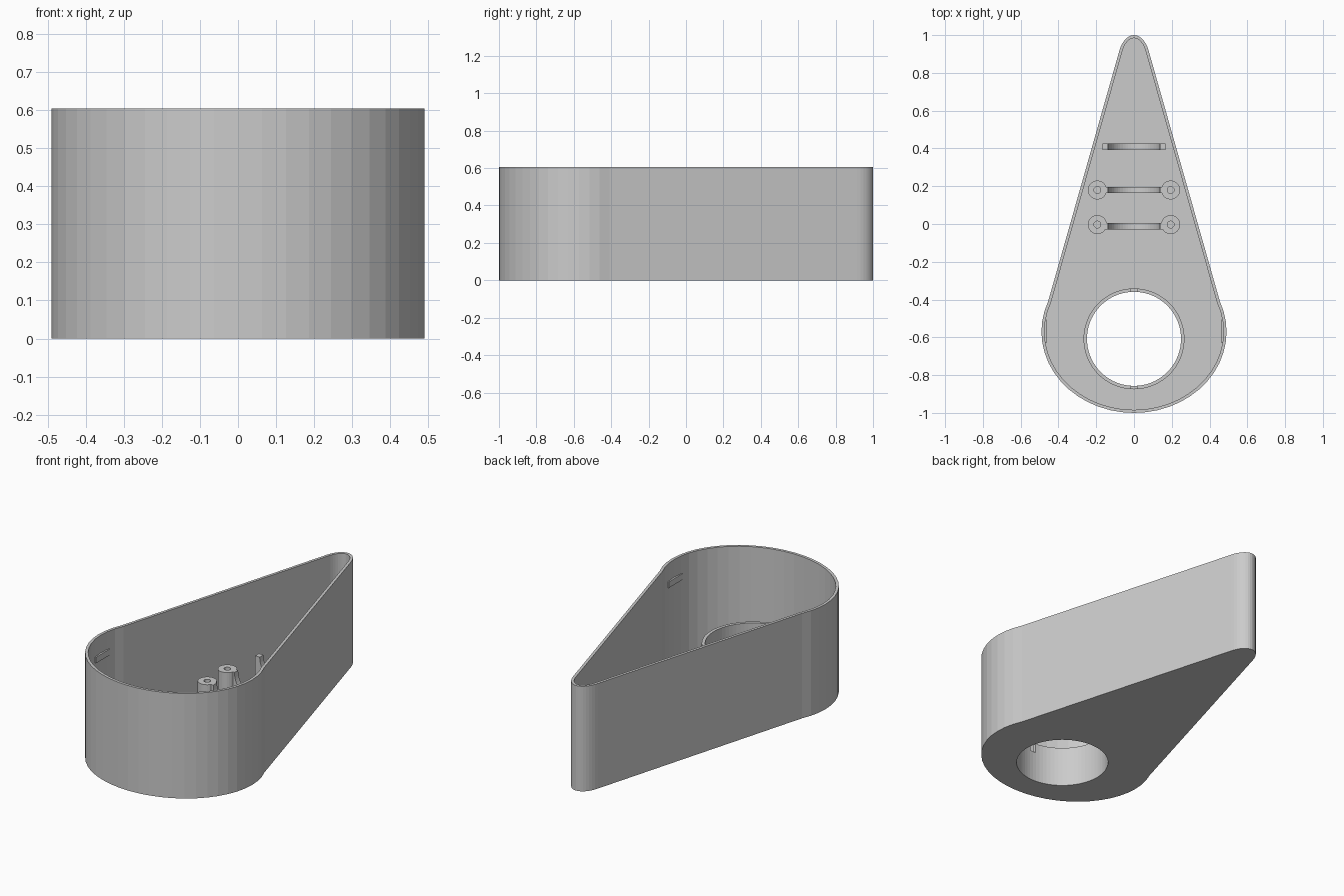
import bpy, bmesh
from math import sin, cos, pi, radians

cube = bpy.data.objects.get("Cube")
if cube:
    bpy.data.objects.remove(cube, do_unlink=True)

grey = bpy.data.materials.new("plain grey")
grey.use_nodes = True
COLOUR = (0.6, 0.6, 0.6, 1)
grey.diffuse_color = COLOUR
grey.node_tree.nodes["Principled BSDF"].inputs["Base Color"].default_value = COLOUR

HEIGHT, WALL, FLOOR = 0.605, 0.016, 0.02
HOLE_Y, HOLE_R, COLLAR_R, COLLAR_H = -0.608, 0.249, 0.267, 0.235
STAND_H = 0.2


def finish(name, bm):
    bmesh.ops.recalc_face_normals(bm, faces=bm.faces)
    mesh = bpy.data.meshes.new(name)
    bm.to_mesh(mesh)
    bm.free()
    mesh.materials.append(grey)
    obj = bpy.data.objects.new(name, mesh)
    bpy.context.collection.objects.link(obj)
    return obj


def arc(cx, cy, rx, ry, start, end, steps):
    angles = [radians(start + (end - start) * i / steps) for i in range(steps + 1)]
    return [(cx + rx * cos(a), cy + ry * sin(a)) for a in angles]


def circle(cx, cy, r, steps):
    return arc(cx, cy, r, r, 0, 360, steps)[:-1]


def teardrop(inset):
    tip = arc(0, 0.86, 0.085 - inset, 0.14 - inset, 23, 157, 16)
    bowl = arc(0, -0.57, 0.49 - inset, 0.43 - inset, 158, 382, 30)
    return tip + bowl


def loop(bm, points, z):
    verts = [bm.verts.new((x, y, z)) for x, y in points]
    return verts, [bm.edges.new((verts[i - 1], verts[i])) for i in range(len(verts))]


def skin(bm, loops):
    for (a, _), (b, _) in zip(loops, loops[1:]):
        for i in range(len(a)):
            bm.faces.new((a[i - 1], a[i], b[i], b[i - 1]))


def fill(bm, *loops):
    bmesh.ops.triangle_fill(bm, use_beauty=True, edges=[e for lp in loops for e in lp[1]])


def box(name, x0, x1, y0, y1, z0, z1):
    bm = bmesh.new()
    corners = [(x0, y0), (x1, y0), (x1, y1), (x0, y1)]
    ends = [loop(bm, corners, z) for z in (z0, z1)]
    skin(bm, ends)
    for verts, _ in ends:
        bm.faces.new(verts)
    return finish(name, bm)


# Open teardrop tray with a collared round opening through its floor
bm = bmesh.new()
outer, inner = teardrop(0), teardrop(WALL)
hole, collar = circle(0, HOLE_Y, HOLE_R, 72), circle(0, HOLE_Y, COLLAR_R, 72)
sides = [loop(bm, outer, 0), loop(bm, outer, HEIGHT),
         loop(bm, inner, HEIGHT), loop(bm, inner, FLOOR)]
ring = [loop(bm, hole, 0), loop(bm, hole, COLLAR_H),
        loop(bm, collar, COLLAR_H), loop(bm, collar, FLOOR)]
skin(bm, sides)
skin(bm, ring)
fill(bm, sides[0], ring[0])
fill(bm, sides[-1], ring[-1])
tray = finish("tray", bm)

# Notches at the front and back of the collar
for side in (-1, 1):
    y = HOLE_Y + side * 0.258
    cutter = box("notch_cutter", -0.018, 0.018, y - 0.03, y + 0.03, 0.18, 0.3)
    cutter.hide_render = True
    cut = tray.modifiers.new("notch", "BOOLEAN")
    cut.operation, cut.solver, cut.object = "DIFFERENCE", "EXACT", cutter
    bpy.context.view_layer.objects.active = tray
    bpy.ops.object.modifier_apply(modifier=cut.name)
    bpy.data.objects.remove(cutter, do_unlink=True)


# Hollow screw posts
def post(name, x, y):
    bm = bmesh.new()
    rim, bore = circle(x, y, 0.05, 32), circle(x, y, 0.018, 32)
    skin(bm, [loop(bm, rim, FLOOR), loop(bm, rim, STAND_H),
              loop(bm, bore, STAND_H), loop(bm, bore, FLOOR)])
    finish(name, bm)


# Cradle ribs with a round hollow on top
def cradle(name, y, half_width):
    bm = bmesh.new()
    w = half_width
    profile = [(-w, FLOOR), (w, FLOOR), (w, STAND_H)]
    profile += arc(0, STAND_H, 0.137, 0.137, 0, -180, 28) + [(-w, STAND_H)]
    ends = [[bm.verts.new((x, y + d, z)) for x, z in profile] for d in (-0.017, 0.017)]
    skin(bm, [(e, None) for e in ends])
    for e in ends:
        bm.faces.new(e)
    finish(name, bm)


for row, y in (("front", -0.003), ("middle", 0.18)):
    for side, x in (("right", -0.194), ("left", 0.194)):
        post(f"{row}_{side}_post", x, y)
cradle("front_cradle", -0.012, 0.152)
cradle("middle_cradle", 0.18, 0.152)
cradle("back_cradle", 0.41, 0.166)

# Snap tabs on the inside of the side walls
for name, s in (("right_tab", -1), ("left_tab", 1)):
    box(name, *sorted((s * 0.463, s * 0.48)), -0.63, -0.505, 0.468, 0.503)
